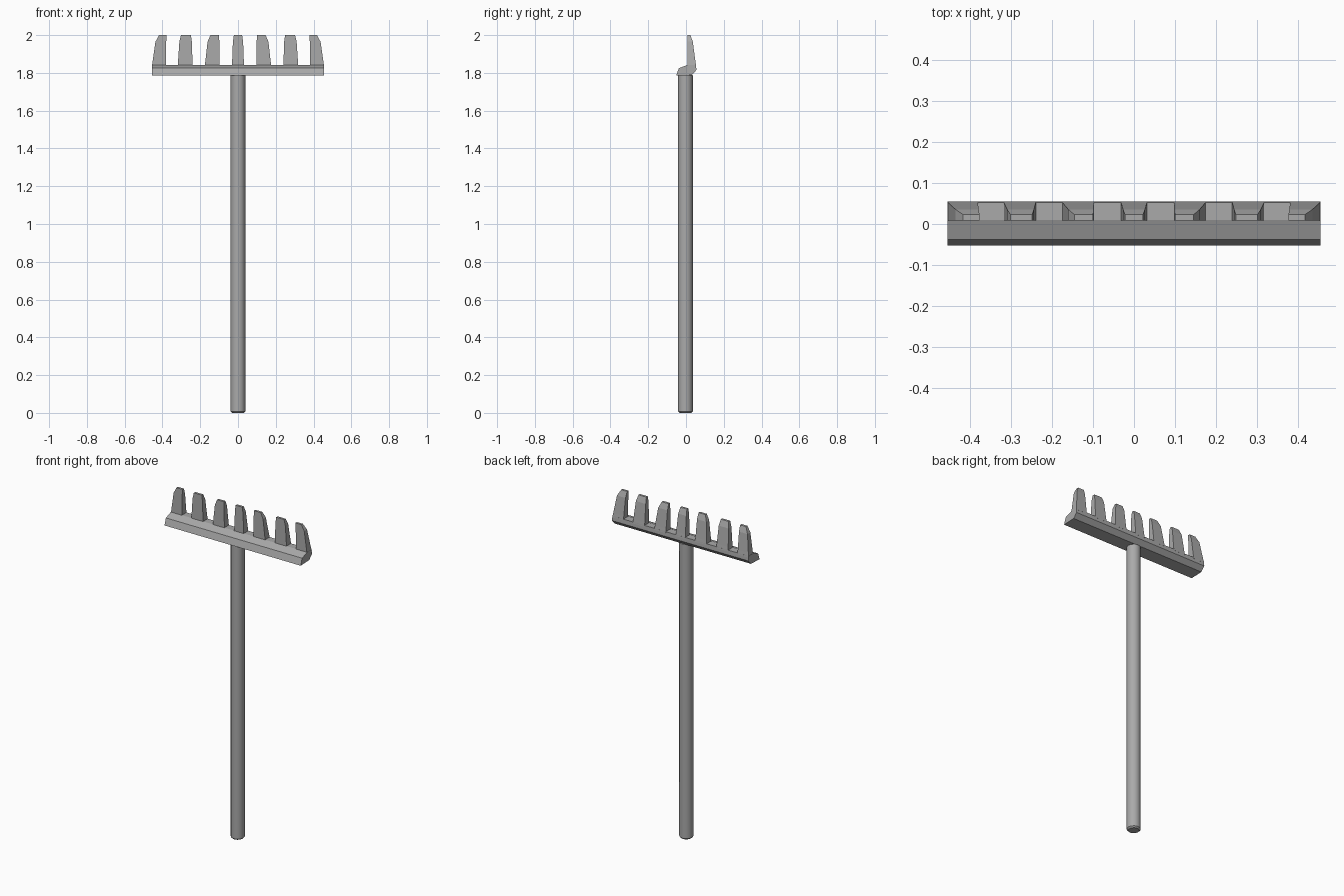
import bpy, bmesh
from math import radians

cube = bpy.data.objects.get("Cube")
if cube:
    bpy.data.objects.remove(cube)

grey = bpy.data.materials.new("plain_grey")
grey.use_nodes = True
colour = (0.4, 0.4, 0.4, 1)
grey.diffuse_color = colour
grey.node_tree.nodes["Principled BSDF"].inputs["Base Color"].default_value = colour


def loft(name, rings):
    """Skin a list of equal-length point rings and cap both ends."""
    bm = bmesh.new()
    rows = [[bm.verts.new(p) for p in ring] for ring in rings]
    n = len(rows[0])
    for a, b in zip(rows, rows[1:]):
        for i in range(n):
            j = (i + 1) % n
            bm.faces.new((a[i], a[j], b[j], b[i]))
    bm.faces.new(rows[0][::-1])
    bm.faces.new(rows[-1])
    bmesh.ops.recalc_face_normals(bm, faces=bm.faces)
    mesh = bpy.data.meshes.new(name)
    bm.to_mesh(mesh)
    bm.free()
    mesh.materials.append(grey)
    obj = bpy.data.objects.new(name, mesh)
    bpy.context.collection.objects.link(obj)
    return obj


# Handle: slim pole with chamfered ends
bpy.ops.mesh.primitive_cylinder_add(vertices=12, radius=0.039, depth=1.795,
                                    location=(0, -0.003, 0.8975))
handle = bpy.context.object
handle.name = "handle"
handle.data.materials.append(grey)
bm = bmesh.new()
bm.from_mesh(handle.data)
rims = [e for e in bm.edges if abs(e.verts[0].co.z - e.verts[1].co.z) < 0.01]
bmesh.ops.bevel(bm, geom=rims, offset=0.008, segments=1, affect='EDGES')
bm.to_mesh(handle.data)
bm.free()
bpy.ops.object.shade_smooth_by_angle(angle=radians(35))

# Head bar: one cross-section run along x
section = [(-0.052, 1.785), (-0.038, 1.825), (0.01, 1.843),
           (0.053, 1.843), (0.055, 1.815), (0.03, 1.788)]
loft("head_bar", [[(x, y, z) for y, z in section] for x in (-0.456, 0.456)])

# Teeth: (base left, base right, tip left, tip right) for one side
teeth = [(-0.456, -0.382, -0.418, -0.378),
         (-0.319, -0.240, -0.302, -0.249),
         (-0.176, -0.098, -0.146, -0.100)]
centre = (-0.032, 0.032, -0.022, 0.022)
mirrored = [(-b, -a, -d, -c) for a, b, c, d in reversed(teeth)]

# Tooth levels: height, back depth, blend from base width to tip width
levels = [(1.835, 0.054, 0), (1.86, 0.050, 0.1), (1.965, 0.036, 0.5), (2.0, 0.023, 1)]
for k, (a, b, c, d) in enumerate(teeth + [centre] + mirrored):
    rings = []
    for z, back, t in levels:
        l, r = a + (c - a) * t, b + (d - b) * t
        rings.append([(l, 0.009, z), (r, 0.009, z), (r, back, z), (l, back, z)])
    loft(f"tooth_{k + 1}", rings)
